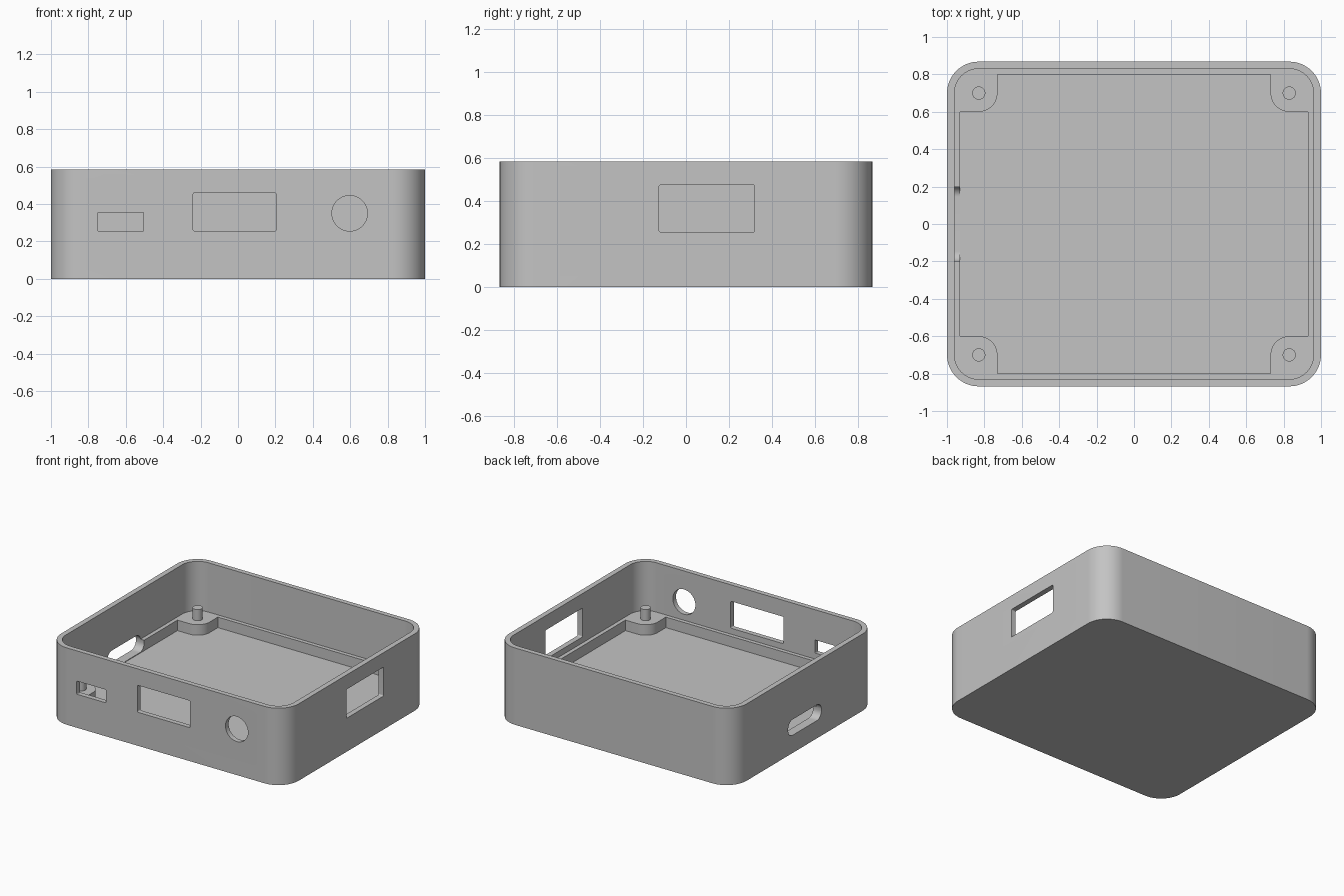
import bpy, bmesh
from math import sin, cos, pi
from mathutils import Vector

cube = bpy.data.objects.get("Cube")
if cube:
    bpy.data.objects.remove(cube, do_unlink=True)

HEIGHT, LEDGE, FLOOR = 0.585, 0.21, 0.13

plastic = bpy.data.materials.new("grey plastic")
plastic.use_nodes = True
GREY = (0.55, 0.55, 0.55, 1)
plastic.diffuse_color = GREY
plastic.node_tree.nodes["Principled BSDF"].inputs["Base Color"].default_value = GREY


def arc(cx, cy, r, start, end, steps=16):
    angles = [start + (end - start) * i / steps for i in range(steps + 1)]
    return [(cx + r * cos(a), cy + r * sin(a)) for a in angles]


def circle(cx, cy, r):
    return arc(cx, cy, r, 0, 2 * pi, 48)[:-1]


def rounded_rect(x0, x1, y0, y1, r):
    corners = [(x1 - r, y1 - r), (x0 + r, y1 - r), (x0 + r, y0 + r), (x1 - r, y0 + r)]
    return [p for i, (cx, cy) in enumerate(corners)
            for p in arc(cx, cy, r, i * pi / 2, (i + 1) * pi / 2)]


def prism(name, outline, low, high, axis="z"):
    """Extrude a closed outline along one axis."""
    place = {"x": lambda a, b, d: (d, a, b),
             "y": lambda a, b, d: (a, d, b),
             "z": lambda a, b, d: (a, b, d)}[axis]
    bm = bmesh.new()
    face = bm.faces.new([bm.verts.new(place(a, b, low)) for a, b in outline])
    moved = bmesh.ops.extrude_face_region(bm, geom=[face])["geom"]
    bmesh.ops.translate(bm, vec=Vector(place(0, 0, high - low)),
                        verts=[v for v in moved if isinstance(v, bmesh.types.BMVert)])
    bmesh.ops.recalc_face_normals(bm, faces=bm.faces)
    mesh = bpy.data.meshes.new(name)
    bm.to_mesh(mesh)
    bm.free()
    mesh.materials.append(plastic)
    obj = bpy.data.objects.new(name, mesh)
    bpy.context.collection.objects.link(obj)
    return obj


def activate(obj):
    bpy.ops.object.select_all(action="DESELECT")
    obj.select_set(True)
    bpy.context.view_layer.objects.active = obj


def cut(target, cutter):
    cutter.hide_render = True
    activate(target)
    mod = target.modifiers.new("cut", "BOOLEAN")
    mod.operation = "DIFFERENCE"
    mod.solver = "EXACT"
    mod.object = cutter
    bpy.ops.object.modifier_apply(modifier=mod.name)
    bpy.data.objects.remove(cutter, do_unlink=True)


# Solid case with rounded vertical corners
case = prism("case_body", rounded_rect(-1, 1, -0.868, 0.868, 0.17), 0, HEIGHT)

# Upper cavity, down to the ledge
cut(case, prism("cavity", rounded_rect(-0.96, 0.96, -0.83, 0.83, 0.13), LEDGE, 1))

# Floor recess that leaves the ledge and four rounded corner bosses
quarter = [(0.93, 0.6)] + arc(0.83, 0.7, 0.1, 1.5 * pi, pi) + [(0.73, 0.8)]
recess = []
for sx, sy in ((1, 1), (-1, 1), (-1, -1), (1, -1)):
    pts = [(sx * x, sy * y) for x, y in quarter]
    recess += pts if sx == sy else pts[::-1]
cut(case, prism("recess", recess, FLOOR, 0.4))

# Front openings: small port, large port and round socket
cut(case, prism("small_port", rounded_rect(-0.75, -0.505, 0.255, 0.355, 0.005), -1, -0.82, "y"))
cut(case, prism("large_port", rounded_rect(-0.24, 0.205, 0.255, 0.46, 0.01), -1, -0.82, "y"))
cut(case, prism("round_socket", circle(0.597, 0.35, 0.095), -1, -0.82, "y"))

# Side openings: rectangular window on the left, rounded slot on the right
cut(case, prism("side_window", rounded_rect(-0.125, 0.32, 0.255, 0.475, 0.008), 0.92, 1.1, "x"))
cut(case, prism("side_slot", rounded_rect(-0.2, 0.2, 0.135, 0.255, 0.055), -1.1, -0.91, "x"))

# Locating pins on the corner bosses
pins = [prism(f"{fb}_{lr}_pin", circle(sx * 0.83, sy * 0.7, 0.035), LEDGE - 0.02, 0.295)
        for fb, sy in (("front", -1), ("back", 1))
        for lr, sx in (("right", -1), ("left", 1))]

for obj in [case] + pins:
    activate(obj)
    bpy.ops.object.shade_smooth_by_angle(angle=pi / 6)
